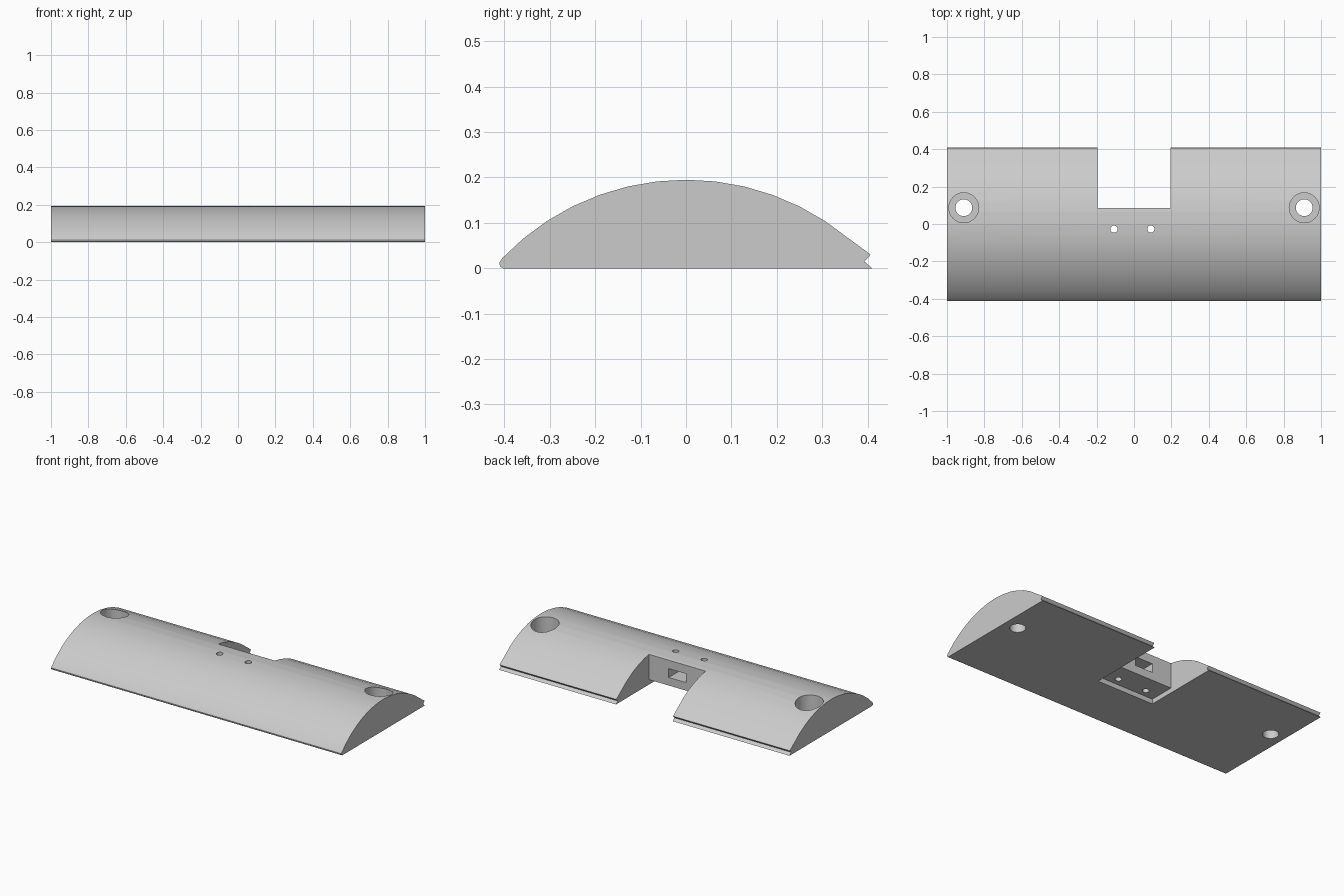
import bpy, bmesh, math

cube = bpy.data.objects.get("Cube")
if cube:
    bpy.data.objects.remove(cube, do_unlink=True)

grey = bpy.data.materials.new("plain grey")
grey.use_nodes = True
colour = (0.6, 0.6, 0.6, 1)
grey.diffuse_color = colour
grey.node_tree.nodes["Principled BSDF"].inputs["Base Color"].default_value = colour


def add_object(name, bm):
    bmesh.ops.recalc_face_normals(bm, faces=bm.faces)
    mesh = bpy.data.meshes.new(name)
    bm.to_mesh(mesh)
    bm.free()
    mesh.materials.append(grey)
    obj = bpy.data.objects.new(name, mesh)
    bpy.context.collection.objects.link(obj)
    return obj


def box_cutter(name, low, high):
    bm = bmesh.new()
    bmesh.ops.create_cube(bm, size=1)
    for v in bm.verts:
        v.co = [(a + b) / 2 + c * (b - a) for a, b, c in zip(low, high, v.co)]
    return add_object(name, bm)


def hole_cutter(name, x, y, radius, bottom, top=0.3, sides=32):
    bm = bmesh.new()
    bmesh.ops.create_cone(bm, cap_ends=True, segments=sides, radius1=radius,
                          radius2=radius, depth=top - bottom)
    bmesh.ops.translate(bm, verts=bm.verts, vec=(x, y, (top + bottom) / 2))
    return add_object(name, bm)


# Domed body: arc section with a rounded front lip and a V groove at the back
R, TOP, STEPS = 0.561, 0.195, 14
reach = math.asin(0.405 / R)
section = [(0.41, 0), (0.393, 0.015), (0.407, 0.03)]
for i in range(1, STEPS + 1):
    a = reach - 2 * reach * i / STEPS
    section.append((R * math.sin(a), TOP - R + R * math.cos(a)))
section += [(-0.411, 0.013), (-0.41, 0.005), (-0.403, 0)]

bm = bmesh.new()
end = bm.faces.new([bm.verts.new((-1, y, z)) for y, z in section])
side = bmesh.ops.extrude_face_region(bm, geom=[end])
bmesh.ops.translate(bm, vec=(2, 0, 0),
                    verts=[g for g in side["geom"] if isinstance(g, bmesh.types.BMVert)])
body = add_object("domed_body", bm)

# Back notch, shallow underside recess and slot in the notch wall
cutters = [
    box_cutter("notch_cutter", (-0.195, 0.085, -0.1), (0.195, 0.6, 0.4)),
    box_cutter("recess_cutter", (-0.195, -0.075, -0.1), (0.195, 0.2, 0.03)),
    box_cutter("slot_cutter", (-0.06, -0.03, 0.08), (0.06, 0.2, 0.135)),
]
# Counterbored mounting holes at both ends
for label, s in (("left", 1), ("right", -1)):
    cutters.append(hole_cutter(label + "_bore_cutter", s * 0.91, 0.087, 0.08, 0.06))
    cutters.append(hole_cutter(label + "_bolt_cutter", s * 0.91, 0.087, 0.045, -0.1))
# Small through holes in front of the notch
for label, x in (("left", 0.09), ("right", -0.107)):
    cutters.append(hole_cutter(label + "_pin_cutter", x, -0.027, 0.019, -0.1, sides=20))

bpy.context.view_layer.objects.active = body
body.select_set(True)
for cutter in cutters:
    mod = body.modifiers.new(cutter.name, "BOOLEAN")
    mod.operation = "DIFFERENCE"
    mod.solver = "EXACT"
    mod.object = cutter
    bpy.ops.object.modifier_apply(modifier=mod.name)
    bpy.data.objects.remove(cutter, do_unlink=True)

bpy.ops.object.shade_smooth_by_angle(angle=math.radians(25))
